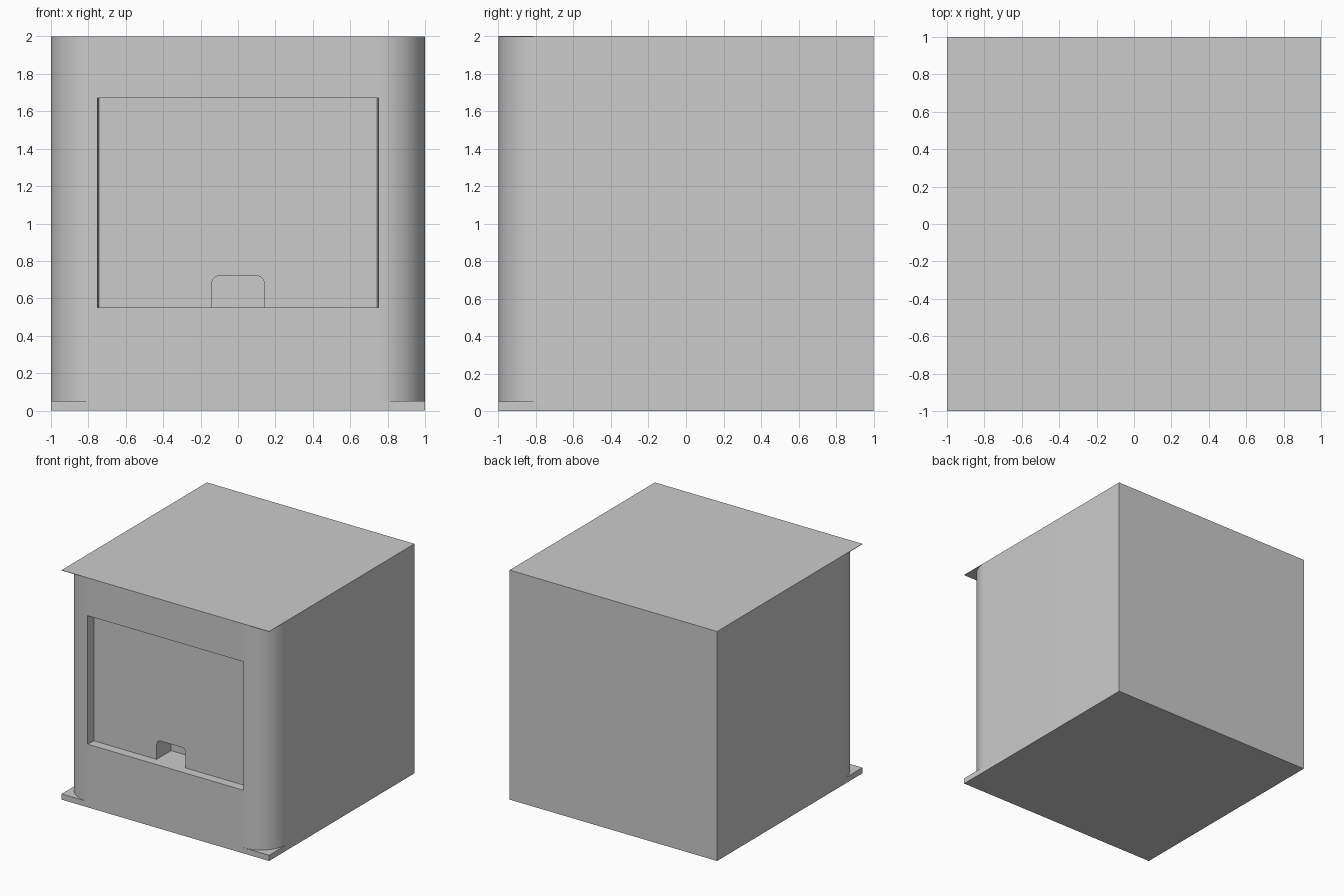
import bpy, bmesh, math

cube = bpy.data.objects.get("Cube")
if cube:
    bpy.data.objects.remove(cube, do_unlink=True)

grey = bpy.data.materials.new("light grey")
grey.use_nodes = True
COLOUR = (0.6, 0.6, 0.6, 1)
grey.diffuse_color = COLOUR
grey.node_tree.nodes["Principled BSDF"].inputs["Base Color"].default_value = COLOUR


def loft(name, lower, upper):
    """Solid between two matching loops of points."""
    bm = bmesh.new()
    a = [bm.verts.new(p) for p in lower]
    b = [bm.verts.new(p) for p in upper]
    bm.faces.new(a)
    bm.faces.new(b)
    for i in range(len(a)):
        j = (i + 1) % len(a)
        bm.faces.new((a[i], a[j], b[j], b[i]))
    bmesh.ops.recalc_face_normals(bm, faces=bm.faces)
    mesh = bpy.data.meshes.new(name)
    bm.to_mesh(mesh)
    bm.free()
    mesh.materials.append(grey)
    obj = bpy.data.objects.new(name, mesh)
    bpy.context.collection.objects.link(obj)
    return obj


def arc(cx, cy, r, start, end, steps):
    angles = [math.radians(start + (end - start) * i / steps) for i in range(steps + 1)]
    return [(cx + r * math.cos(t), cy + r * math.sin(t)) for t in angles]


def slab(name, outline, z0, z1):
    return loft(name, [(x, y, z0) for x, y in outline], [(x, y, z1) for x, y in outline])


def cut(target, cutter):
    mod = target.modifiers.new(cutter.name, "BOOLEAN")
    mod.operation = "DIFFERENCE"
    mod.solver = "EXACT"
    mod.object = cutter
    cutter.hide_render = True
    cutter.hide_set(True)
    cutter.display_type = "WIRE"


# Base and thin top
square = [(-1, -1), (1, -1), (1, 1), (-1, 1)]
slab("base_plate", square, 0, 0.05)
slab("top_plate", square, 1.996, 2)

# Body with rounded front corners
R = 0.25
outline = arc(R - 1, R - 1, R, 180, 270, 24) + arc(1 - R, R - 1, R, 270, 360, 24) + [(1, 1), (-1, 1)]
body = slab("body", outline, 0.05, 1.996)

# Front window recess, its sides slightly tapered
BACK = -0.92


def rectangle(half, y):
    return [(-half, y, 0.55), (half, y, 0.55), (half, y, 1.67), (-half, y, 1.67)]


recess = loft("recess_cutter", rectangle(0.752, -1.0), rectangle(0.742, BACK))
for v in recess.data.vertices:
    if v.co.y < -0.99:
        v.co.y = -1.01
cut(body, recess)

# Arched hand opening at the foot of the recess
arch = [(-0.14, 0.55), (0.14, 0.55)] + arc(0.1, 0.68, 0.04, 0, 90, 6) + arc(-0.1, 0.68, 0.04, 90, 180, 6)
opening = loft("opening_cutter", [(x, BACK - 0.04, z) for x, z in arch],
               [(x, BACK + 0.2, z) for x, z in arch])
cut(body, opening)

# Bake the cuts, then shade the corners smooth
bpy.context.view_layer.update()
baked = bpy.data.meshes.new_from_object(body.evaluated_get(bpy.context.evaluated_depsgraph_get()))
body.modifiers.clear()
body.data = baked
for helper in (recess, opening):
    bpy.data.objects.remove(helper, do_unlink=True)
bpy.ops.object.select_all(action="DESELECT")
body.select_set(True)
bpy.context.view_layer.objects.active = body
bpy.ops.object.shade_smooth_by_angle(angle=math.radians(30))
